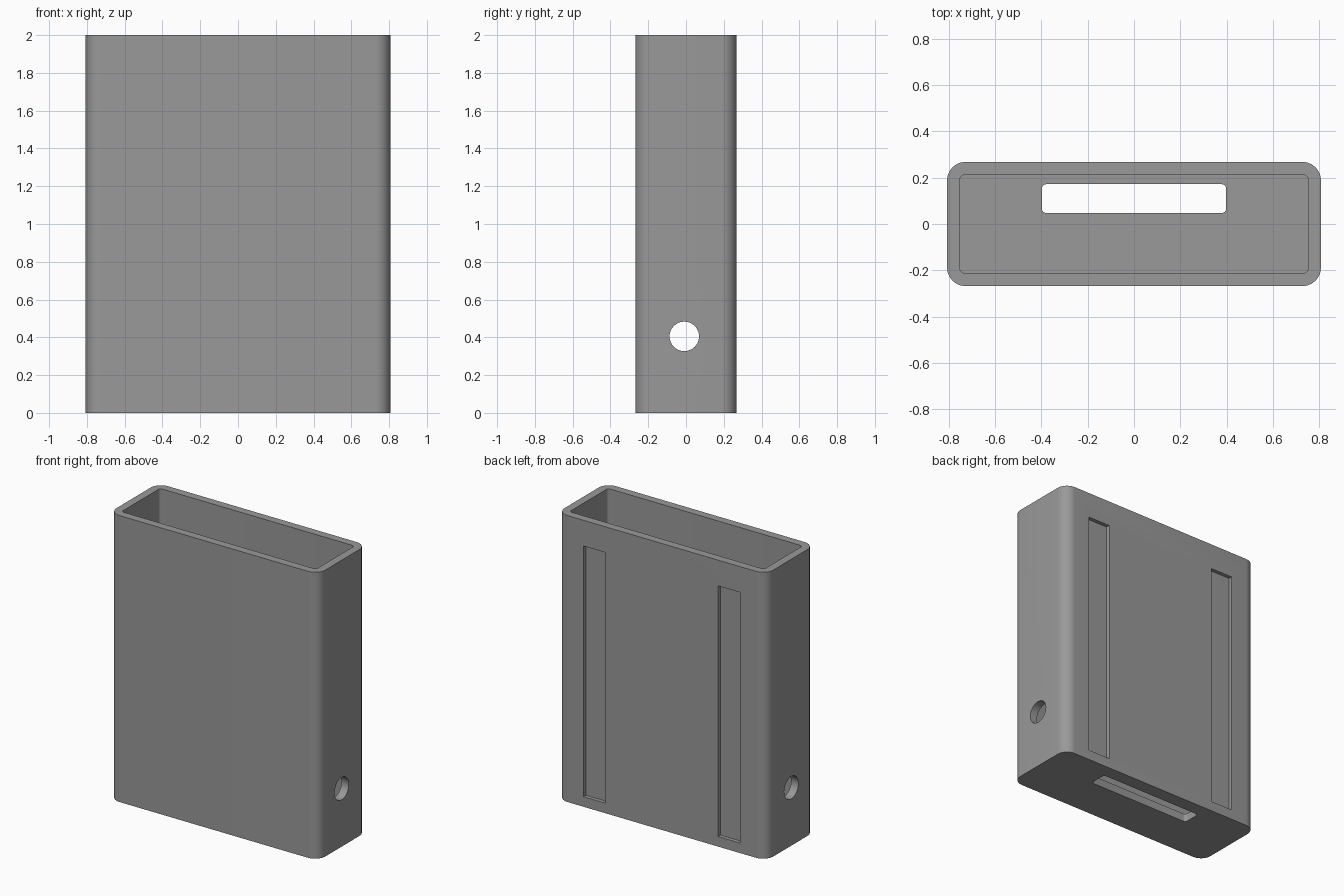
import bpy, bmesh, math
from mathutils import Matrix

if "Cube" in bpy.data.objects:
    bpy.data.objects.remove(bpy.data.objects["Cube"])

grey = bpy.data.materials.new("grey plastic")
grey.diffuse_color = (0.32, 0.32, 0.32, 1)
grey.use_nodes = True
grey.node_tree.nodes["Principled BSDF"].inputs["Base Color"].default_value = grey.diffuse_color


def rounded_prism(name, x0, x1, y0, y1, z0, z1, r, steps=10):
    """Rectangle with rounded corners in xy, extruded from z0 to z1."""
    bm = bmesh.new()
    corners = [(x1 - r, y1 - r), (x0 + r, y1 - r), (x0 + r, y0 + r), (x1 - r, y0 + r)]
    ring = []
    for q, (cx, cy) in enumerate(corners):
        for i in range(steps + 1 if r else 1):
            a = math.pi / 2 * (q + i / steps)
            ring.append(bm.verts.new((cx + r * math.cos(a), cy + r * math.sin(a), z0)))
    base = bm.faces.new(ring)
    top = bmesh.ops.extrude_face_region(bm, geom=[base])["geom"]
    bmesh.ops.translate(bm, vec=(0, 0, z1 - z0),
                        verts=[v for v in top if isinstance(v, bmesh.types.BMVert)])
    return finish(bm, name)


def finish(bm, name):
    bmesh.ops.recalc_face_normals(bm, faces=bm.faces)
    mesh = bpy.data.meshes.new(name)
    bm.to_mesh(mesh)
    bm.free()
    mesh.materials.append(grey)
    ob = bpy.data.objects.new(name, mesh)
    bpy.context.collection.objects.link(ob)
    return ob


HX, HY, WALL = 0.807, 0.268, 0.056
case = rounded_prism("case", -HX, HX, -HY, HY, 0, 2, 0.08)

# Inner pocket, open at the top
cutters = [rounded_prism("pocket_cutter", -HX + WALL, HX - WALL,
                         -HY + WALL, HY - WALL, WALL, 2.1, 0.02, 6)]

# Slot through the floor
cutters.append(rounded_prism("floor_slot_cutter", -0.398, 0.398, 0.047, 0.172, -0.1, 0.2, 0.02, 6))

# Two shallow grooves on the back
for side in (-1, 1):
    cutters.append(rounded_prism("groove_cutter", side * 0.52 - 0.085, side * 0.52 + 0.085,
                                 HY - 0.027, HY + 0.1, 0.07, 1.82, 0))

# Round hole through both side walls
bm = bmesh.new()
bmesh.ops.create_cone(bm, cap_ends=True, segments=48, radius1=0.078, radius2=0.078, depth=2,
                      matrix=Matrix.Translation((0, -0.009, 0.405)) @ Matrix.Rotation(math.pi / 2, 4, 'Y'))
cutters.append(finish(bm, "side_hole_cutter"))

for c in cutters:
    m = case.modifiers.new(c.name, 'BOOLEAN')
    m.operation, m.solver, m.object = 'DIFFERENCE', 'EXACT', c

# Bake the cuts and remove the cutters
bpy.context.view_layer.objects.active = case
case.select_set(True)
for m in list(case.modifiers):
    bpy.ops.object.modifier_apply(modifier=m.name)
for c in cutters:
    bpy.data.objects.remove(c)

bpy.ops.object.select_all(action='DESELECT')
case.select_set(True)
bpy.ops.object.shade_smooth_by_angle(angle=math.radians(30))
